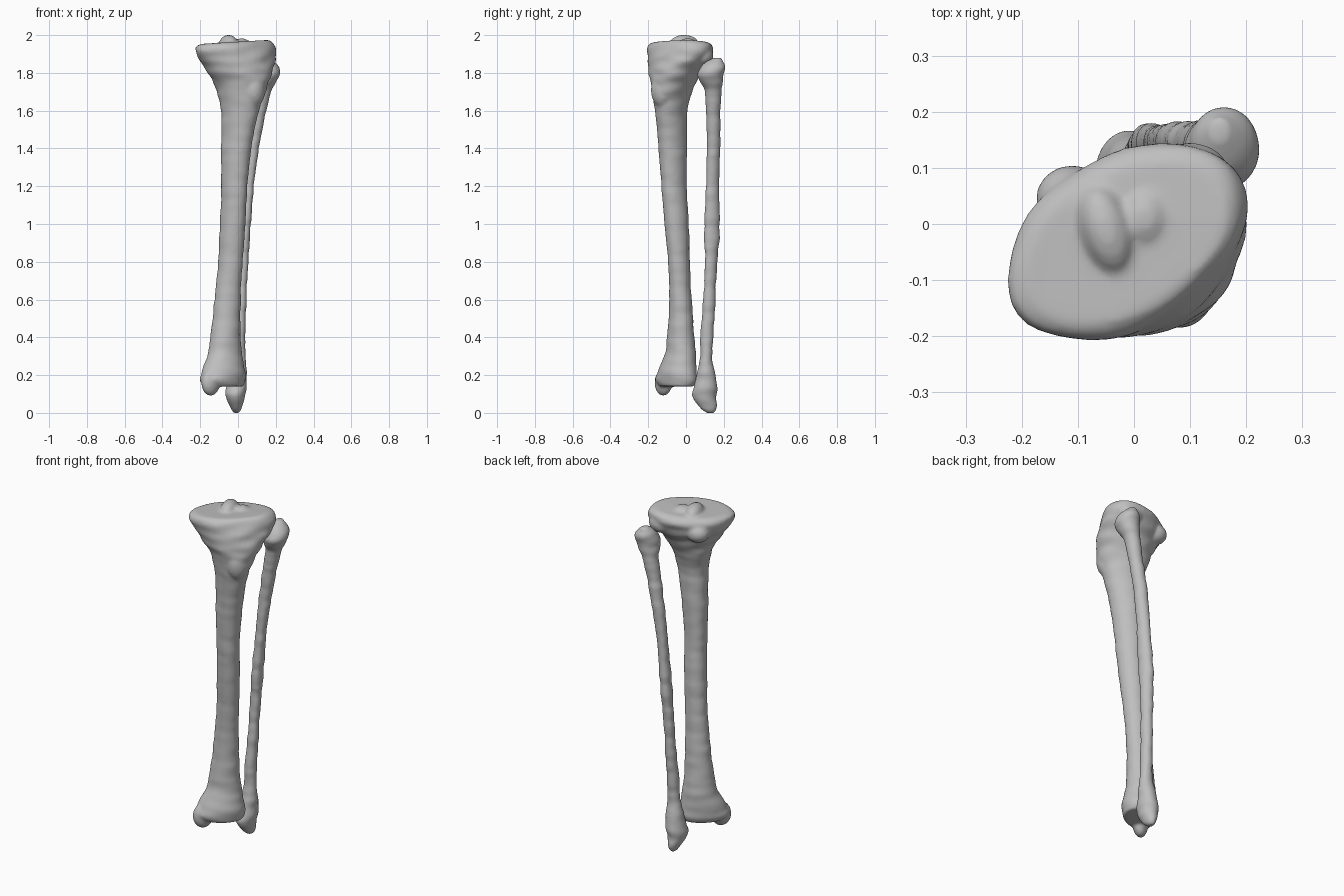
import bpy
import bmesh
from math import sin, cos, pi
from mathutils import Matrix, Vector, noise

SIDES = 40   # points around each cross-section
STEPS = 6    # interpolated rings between two sections

cube = bpy.data.objects.get("Cube")
if cube:
    bpy.data.objects.remove(cube, do_unlink=True)

bone = bpy.data.materials.new("bone_grey")
bone.use_nodes = True
bone.diffuse_color = (0.52, 0.52, 0.52, 1)
shader = bone.node_tree.nodes["Principled BSDF"]
shader.inputs["Base Color"].default_value = bone.diffuse_color
shader.inputs["Roughness"].default_value = 0.7


def smooth_path(rows):
    """Catmull-Rom interpolation through the section rows."""
    rows = [Vector(r) for r in rows]
    padded = [rows[0]] + rows + [rows[-1]]
    result = []
    for a, b, c, d in zip(padded, padded[1:], padded[2:], padded[3:]):
        for i in range(STEPS):
            t = i / STEPS
            result.append(0.5 * (2 * b + (c - a) * t
                                 + (2 * a - 5 * b + 4 * c - d) * t ** 2
                                 + (3 * b - a - 3 * c + d) * t ** 3))
    result.append(rows[-1])
    return result


def add_loft(bm, rows, roughness):
    """Skin skewed oval sections given as z, x range, y range, skew."""
    rings = []
    for z, x0, x1, y0, y1, skew in smooth_path(rows):
        cx, cy, hx, hy = (x0 + x1) / 2, (y0 + y1) / 2, (x1 - x0) / 2, (y1 - y0) / 2
        ring = []
        for i in range(SIDES):
            a = 2 * pi * i / SIDES
            dx, dy = hx * cos(a), hy * sin(a + skew)
            bump = 1 + roughness * noise.noise(Vector((dx * 8, dy * 8 + cy, z * 22)))
            ring.append(bm.verts.new((cx + dx * bump, cy + dy * bump, z)))
        rings.append(ring)
    for low, high in zip(rings, rings[1:]):
        for i in range(SIDES):
            j = (i + 1) % SIDES
            bm.faces.new((low[i], low[j], high[j], high[i]))
    bm.faces.new(rings[0][::-1])
    bm.faces.new(rings[-1])


def add_knob(bm, centre, radii, turn=0.0):
    """Add an ellipsoid that fuses into the bone."""
    matrix = (Matrix.Translation(centre) @ Matrix.Rotation(turn, 4, "Z")
              @ Matrix.Diagonal((*radii, 1)))
    bmesh.ops.create_uvsphere(bm, u_segments=28, v_segments=18, radius=1, matrix=matrix)


def finish(name, bm, voxel):
    """Fuse the pieces into one smooth skin."""
    bmesh.ops.recalc_face_normals(bm, faces=bm.faces[:])
    mesh = bpy.data.meshes.new(name)
    bm.to_mesh(mesh)
    bm.free()
    mesh.materials.append(bone)
    obj = bpy.data.objects.new(name, mesh)
    bpy.context.collection.objects.link(obj)
    remesh = obj.modifiers.new("fuse", "REMESH")
    remesh.mode = "VOXEL"
    remesh.voxel_size = voxel
    remesh.use_smooth_shade = True
    relax = obj.modifiers.new("relax", "SMOOTH")
    relax.factor = 0.5
    relax.iterations = 5
    return obj


# Shin bone: ankle end, shaft, tuberosity and knee plateau
shin = bmesh.new()
add_loft(shin, [
    (0.14, -0.17, 0.03, -0.14, 0.04, 0.4),
    (0.17, -0.20, 0.04, -0.16, 0.055, 0.4),
    (0.21, -0.195, 0.04, -0.155, 0.055, 0.35),
    (0.30, -0.165, 0.025, -0.115, 0.055, 0.2),
    (0.40, -0.145, 0.015, -0.10, 0.045, 0.1),
    (0.60, -0.125, 0.015, -0.09, 0.03, 0),
    (0.80, -0.105, 0.025, -0.095, 0.02, -0.1),
    (1.00, -0.095, 0.04, -0.115, 0.015, -0.15),
    (1.20, -0.09, 0.05, -0.13, 0.005, -0.2),
    (1.40, -0.09, 0.07, -0.145, 0.005, -0.2),
    (1.60, -0.09, 0.11, -0.165, 0.01, -0.25),
    (1.70, -0.115, 0.145, -0.18, 0.035, -0.25),
    (1.76, -0.135, 0.165, -0.19, 0.06, -0.1),
    (1.82, -0.175, 0.185, -0.20, 0.09, 0.1),
    (1.88, -0.21, 0.20, -0.205, 0.13, 0.25),
    (1.92, -0.225, 0.20, -0.205, 0.145, 0.35),
    (1.95, -0.22, 0.185, -0.20, 0.14, 0.4),
    (1.965, -0.19, 0.16, -0.18, 0.115, 0.4),
], 0.06)
# Plateau slopes down toward the inner and rear edges
for v in shin.verts:
    if v.co.z > 1.9:
        v.co.z += (v.co.z - 1.9) * (0.9 * v.co.x - 0.8 * max(v.co.y, 0))
add_knob(shin, (-0.05, -0.01, 1.955), (0.045, 0.08, 0.046), 0.3)   # inner spine
add_knob(shin, (0.02, 0.01, 1.955), (0.04, 0.05, 0.028))           # outer spine
add_knob(shin, (-0.11, 0.045, 1.87), (0.065, 0.06, 0.055))         # rear inner condyle
add_knob(shin, (0.10, 0.09, 1.89), (0.07, 0.055, 0.055))           # rear outer condyle
add_knob(shin, (0.09, -0.13, 1.71), (0.05, 0.06, 0.09), -0.7)      # tuberosity
add_knob(shin, (-0.145, -0.12, 0.16), (0.055, 0.04, 0.07), 0.7)    # inner ankle knob
finish("shin_bone", shin, 0.009)

# Calf bone: outer ankle point, thin bowed shaft and head
calf = bmesh.new()
add_loft(calf, [
    (0.0, -0.025, 0.005, 0.11, 0.15, 0),
    (0.03, -0.04, 0.022, 0.07, 0.163, 0),
    (0.10, -0.065, 0.04, 0.035, 0.165, 0),
    (0.20, -0.05, 0.045, 0.055, 0.155, 0),
    (0.30, -0.03, 0.043, 0.075, 0.14, 0),
    (0.40, -0.025, 0.04, 0.075, 0.145, 0),
    (0.60, -0.015, 0.045, 0.09, 0.155, -0.1),
    (0.80, -0.01, 0.055, 0.10, 0.165, -0.2),
    (0.95, 0, 0.065, 0.095, 0.178, -0.2),
    (1.20, 0.02, 0.085, 0.105, 0.178, -0.2),
    (1.40, 0.04, 0.11, 0.11, 0.18, -0.1),
    (1.60, 0.07, 0.15, 0.105, 0.185, 0),
    (1.70, 0.085, 0.175, 0.10, 0.19, 0),
    (1.76, 0.09, 0.21, 0.075, 0.20, 0),
    (1.81, 0.095, 0.226, 0.065, 0.205, 0),
    (1.85, 0.11, 0.205, 0.095, 0.20, 0),
    (1.88, 0.135, 0.17, 0.145, 0.19, 0),
], 0.16)
finish("calf_bone", calf, 0.007)
